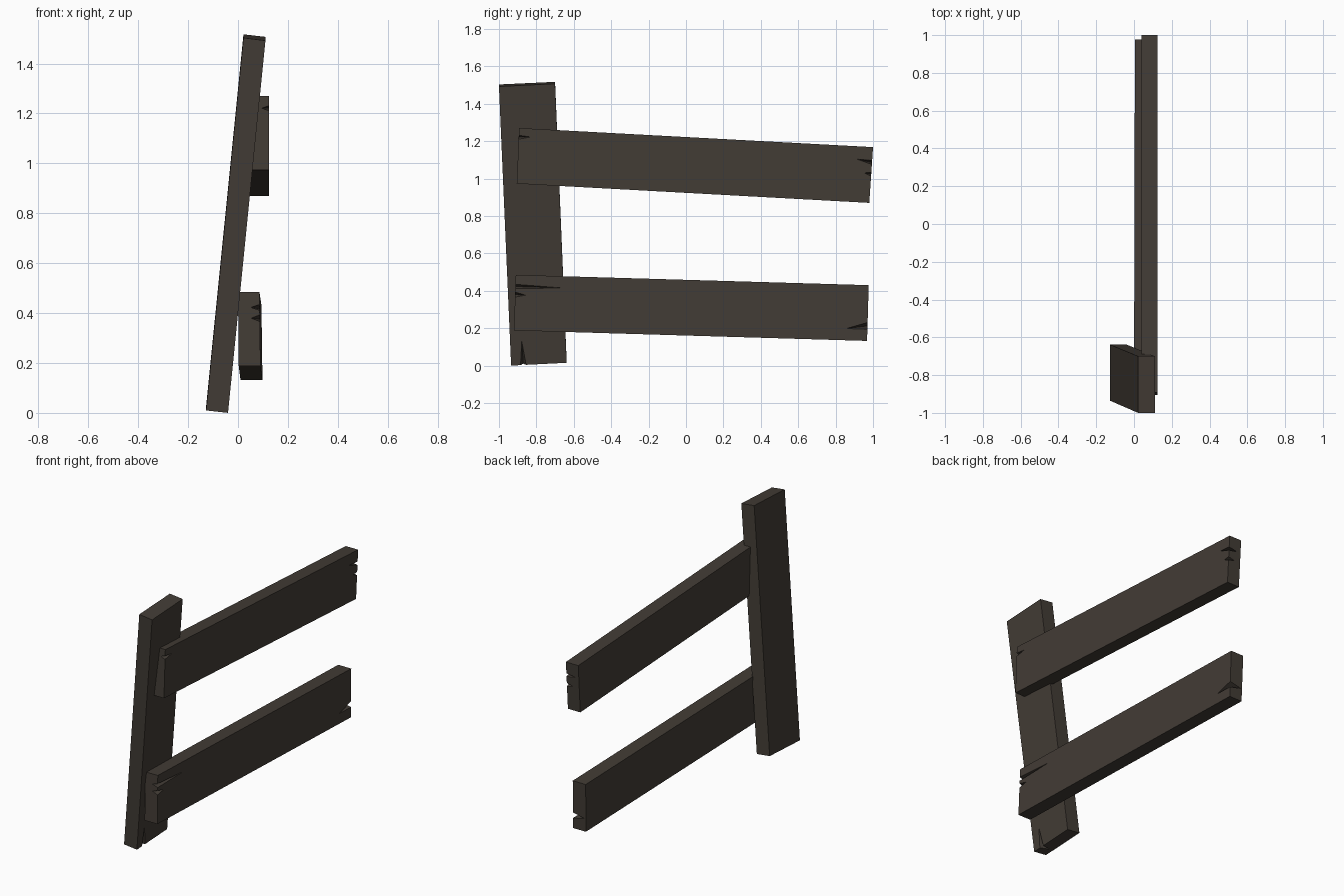
import bpy, bmesh
from mathutils import Vector

if "Cube" in bpy.data.objects:
    bpy.data.objects.remove(bpy.data.objects["Cube"])

wood = bpy.data.materials.new("dark_weathered_wood")
wood.diffuse_color = (0.055, 0.045, 0.036, 1)
wood.use_nodes = True
wood.node_tree.nodes["Principled BSDF"].inputs["Base Color"].default_value = wood.diffuse_color


def make_object(name, points, faces):
    bm = bmesh.new()
    vs = [bm.verts.new(p) for p in points]
    for f in faces:
        bm.faces.new([vs[i] for i in f])
    bmesh.ops.recalc_face_normals(bm, faces=bm.faces)
    me = bpy.data.meshes.new(name)
    bm.to_mesh(me)
    bm.free()
    me.materials.append(wood)
    ob = bpy.data.objects.new(name, me)
    bpy.context.collection.objects.link(ob)
    return ob


def board(name, back, front, cracks):
    """Skewed box; corners run low-y bottom, high-y bottom, high-y top, low-y top."""
    back, front = [Vector(p) for p in back], [Vector(p) for p in front]

    def at(u, v, w):
        c = [b.lerp(f, w) for b, f in zip(back, front)]
        return c[0].lerp(c[1], u).lerp(c[3].lerp(c[2], u), v)

    ob = make_object(name, back + front,
                     [(0, 1, 2, 3), (4, 5, 6, 7), (0, 1, 5, 4),
                      (1, 2, 6, 5), (2, 3, 7, 6), (3, 0, 4, 7)])
    # splits: wedge cuts on the front face, open at the board end
    for a, b, tip, depth in cracks:
        A, B, C = at(*a, 1), at(*b, 1), at(*tip, 1)
        D = at((a[0] + b[0]) / 2, (a[1] + b[1]) / 2, depth)
        mid, run = (C + D) / 2, (C - D) * 0.2
        cutter = make_object("split_cutter",
                             [C + run, D - run, A + (A - mid) * 0.5, B + (B - mid) * 0.5],
                             [(0, 1, 2), (0, 1, 3), (0, 2, 3), (1, 2, 3)])
        cutter.hide_render = True
        mod = ob.modifiers.new("split", 'BOOLEAN')
        mod.operation, mod.solver, mod.object = 'DIFFERENCE', 'EXACT', cutter
        bpy.context.view_layer.objects.active = ob
        bpy.ops.object.modifier_apply(modifier=mod.name)
        bpy.data.objects.remove(cutter)
    return ob


# leaning post
board("fence_post",
      [(-0.128, -0.935, 0.010), (-0.128, -0.638, 0.025), (0.022, -0.70, 1.517), (0.022, -1.0, 1.503)],
      [(-0.040, -0.935, 0.0), (-0.040, -0.638, 0.015), (0.110, -0.70, 1.507), (0.110, -1.0, 1.492)],
      [((0.17, 0), (0.27, 0), (0.21, 0.085), 0.3)])

# upper rail
yz = [(-0.905, 0.973), (0.98, 0.87), (1.0, 1.168), (-0.892, 1.27)]
board("upper_rail", [(0.04, *p) for p in yz], [(0.125, *p) for p in yz],
      [((0, 0.80), (0, 0.87), (0.034, 0.85), 0.65),
       ((1, 0.69), (1, 0.76), (0.957, 0.77), 0.3),
       ((1, 0.48), (1, 0.55), (0.98, 0.53), 0.5)])

# lower rail, turned slightly
yz = [(-0.92, 0.188), (0.968, 0.132), (0.977, 0.43), (-0.91, 0.485)]
board("lower_rail",
      [(x, *p) for x, p in zip((0.003, 0.010, 0.005, 0.0), yz)],
      [(x, *p) for x, p in zip((0.090, 0.098, 0.094, 0.086), yz)],
      [((0, 0.75), (0, 0.83), (0.133, 0.79), 0.6),
       ((0, 0.60), (0, 0.69), (0.03, 0.64), 0.6),
       ((1, 0.21), (1, 0.33), (0.94, 0.21), 0.1)])
